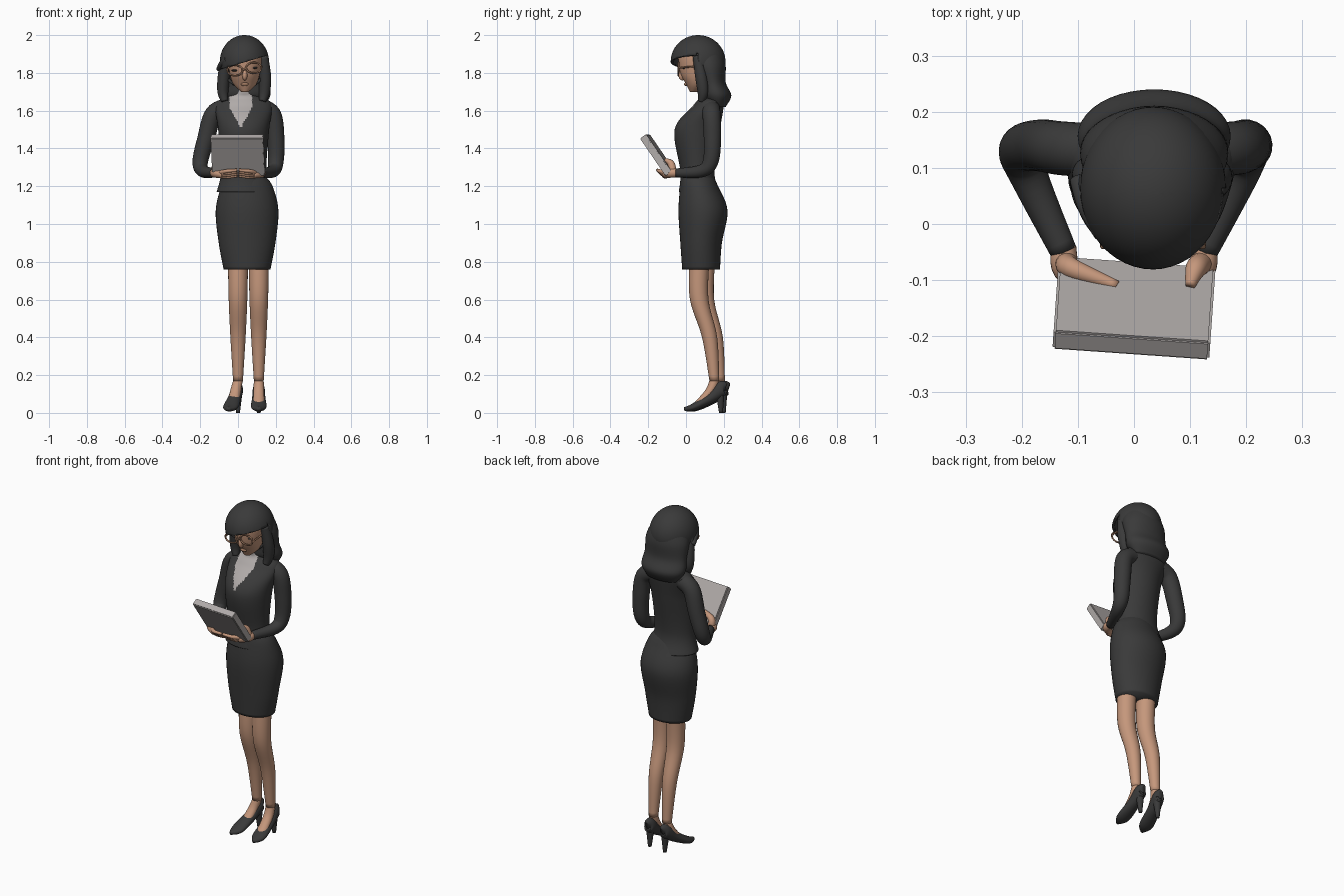
import bpy, bmesh, math
from mathutils import Vector, Quaternion, Matrix

cube = bpy.data.objects.get("Cube")
if cube:
    bpy.data.objects.remove(cube)


def material(name, *colour):
    m = bpy.data.materials.new(name)
    m.use_nodes = True
    m.diffuse_color = (*colour, 1)
    m.node_tree.nodes["Principled BSDF"].inputs["Base Color"].default_value = (*colour, 1)
    return m


CLOTH = material("charcoal", .042, .042, .042)
SKIN = material("skin", .56, .31, .2)
GREY = material("light_grey", .44, .41, .4)
FRAME = material("brown_frame", .33, .18, .11)


def finish(name, bm, mat, smooth=True):
    bmesh.ops.recalc_face_normals(bm, faces=bm.faces)
    mesh = bpy.data.meshes.new(name)
    bm.to_mesh(mesh)
    bm.free()
    mesh.materials.append(mat)
    for polygon in mesh.polygons:
        polygon.use_smooth = smooth
    obj = bpy.data.objects.new(name, mesh)
    bpy.context.collection.objects.link(obj)
    return obj


def spline(points, steps):
    # Smooth curve through every point, radii included
    points = [Vector(p) for p in points]
    padded = [points[0]] + points + [points[-1]]
    rows = []
    for before, start, end, after in zip(padded, padded[1:], padded[2:], padded[3:]):
        for step in range(steps):
            t = step / steps
            linear = (end - before) * t
            square = (2 * before - 5 * start + 4 * end - after) * t ** 2
            cubic = (3 * start - before - 3 * end + after) * t ** 3
            rows.append(start + (linear + square + cubic) / 2)
    return rows + [points[-1]]


def loft(name, points, mat, level=False, sides=24, steps=6):
    # Elliptical rings along a path, kept horizontal when level is set
    rows = spline(points, steps)
    centres = [Vector(row[:3]) for row in rows]
    bm = bmesh.new()
    rings, turn, last = [], Quaternion(), None
    for i, row in enumerate(rows):
        if not level:
            heading = centres[min(i + 1, len(rows) - 1)] - centres[max(i - 1, 0)]
            if last:
                turn = last.rotation_difference(heading) @ turn
            else:
                turn = heading.to_track_quat('Z', 'Y')
            last = heading
        ring = []
        for k in range(sides):
            angle = k * math.tau / sides
            offset = Vector((row[3] * math.cos(angle), row[4] * math.sin(angle), 0))
            ring.append(bm.verts.new(centres[i] + turn @ offset))
        rings.append(ring)
    for lower, upper in zip(rings, rings[1:]):
        for k in range(sides):
            bm.faces.new((lower[k - 1], lower[k], upper[k], upper[k - 1]))
    bm.faces.new(rings[0])
    bm.faces.new(rings[-1])
    return finish(name, bm, mat)


def limb(name, path, start, end, mat, bulge=0, level=False):
    # Round tube whose radius tapers evenly, swelling in the middle by bulge
    points = []
    for i, place in enumerate(path):
        t = i / (len(path) - 1)
        radius = start + (end - start) * t + bulge * math.sin(math.pi * t)
        points.append((*place, radius, radius))
    return loft(name, points, mat, level)


def profile(name, x, rows, mat, sides=40, steps=6):
    # Upright form from rows of depth, height, half width and half depth
    return loft(name, [(x, *row) for row in rows], mat, level=True, sides=sides, steps=steps)


def ellipsoid_mesh(centre, size):
    bm = bmesh.new()
    bmesh.ops.create_uvsphere(bm, u_segments=48, v_segments=28, radius=1,
                              matrix=Matrix.LocRotScale(Vector(centre), None, Vector(size)))
    return bm


# Skirt
profile("skirt", .048, [(.08, .76, .124, .1), (.08, .9, .15, .11), (.09, 1.07, .166, .13),
                        (.07, 1.2, .135, .1), (.06, 1.26, .09, .08)], CLOTH)

# Jacket, with the shirt showing in the neckline
jacket = profile("jacket", .03, [(.07, 1.17, .143, .108), (.06, 1.28, .12, .09), (.06, 1.5, .135, .12),
                                 (.12, 1.63, .15, .08), (.13, 1.67, .1, .06),
                                 (.12, 1.7, .05, .05), (.1, 1.77, .04, .04)],
                 CLOTH, sides=120, steps=14)
jacket.data.materials.append(GREY)
for polygon in jacket.data.polygons:
    c = polygon.center
    across = abs(c.x - .015)
    in_neckline = c.y < .1 and across < .06 and c.z - 1.51 > 1.8 * across
    polygon.material_index = int(in_neckline or c.z > 1.69)

# Legs, feet, shoes and heels
for side, x, back, toe in (("right", 0, .03, -.05), ("left", .11, 0, 0)):
    ankle = (x, .15 + back, .17)
    limb(side + "_leg", [(x, .07 + back, .8), (x, .07 + back, .6), (x, .125 + back, .4), ankle],
         .053, .026, SKIN, bulge=.006, level=True)
    limb(side + "_foot", [ankle, (x + toe / 4, .13 + back, .12), (x + toe / 2, .07 + back, .05)],
         .026, .03, SKIN, level=True)
    shoe = []
    for y, z, wide, high in ((-.01, .02, .01, .01), (.04, .03, .04, .02), (.13, .08, .035, .03),
                             (.19, .13, .03, .04), (.21, .13, .01, .02)):
        shoe.append((x + toe * (1 - y / .2), y + back / 2, z, wide, high))
    loft(side + "_shoe", shoe, CLOTH)
    limb(side + "_heel", [(x, .18 + back / 2, .12), (x, .185 + back / 2, 0)], .025, .01, CLOTH, level=True)

# Head and face
profile("head", .036, [(.04, 1.7, .02, .02), (.06, 1.74, .06, .06), (.06, 1.8, .08, .09),
                       (.06, 1.9, .09, .1), (.06, 1.96, .05, .06)], SKIN)
finish("nose", ellipsoid_mesh((.036, -.02, 1.79), (.014, .02, .03)), SKIN)
finish("lips", ellipsoid_mesh((.036, 0, 1.74), (.02, .01, .01)), FRAME)

# Hair: crown with a slanted fringe cut into its front
bm = ellipsoid_mesh((.034, .064, 1.86), (.13, .145, .14))
everything = bm.verts[:] + bm.edges[:] + bm.faces[:]
hairline = .055
bmesh.ops.bisect_plane(bm, geom=everything, plane_co=(0, hairline, 0), plane_no=(0, 1, 0))
front = [f for f in bm.faces if f.calc_center_median().y < hairline]
edges_and_verts = {e for f in front for e in f.edges} | {v for f in front for v in f.verts}
bmesh.ops.bisect_plane(bm, geom=front + list(edges_and_verts), plane_co=(.03, 0, 1.855),
                       plane_no=(-.3, 0, 1), clear_inner=True)
crown = finish("hair_crown", bm, CLOTH)
shell = crown.modifiers.new("thickness", 'SOLIDIFY')
shell.thickness = .014
profile("hair_back", .036, [(.1, 1.92, .1, .09), (.12, 1.84, .13, .09), (.14, 1.75, .13, .07),
                            (.16, 1.68, .135, .08), (.17, 1.62, .1, .04)], CLOTH)
limb("fringe_tip", [(-.05, -.01, 1.87), (-.08, .03, 1.85), (-.1, .08, 1.82)], .025, .015, CLOTH)

# Tablet
bm = bmesh.new()
pose = Matrix.Translation((0, -.15, 1.365)) @ Matrix.Rotation(-.07, 4, 'Z') @ Matrix.Rotation(.6, 4, 'X')
bmesh.ops.create_cube(bm, size=1, matrix=pose @ Matrix.Diagonal((.28, .04, .24, 1)))
bmesh.ops.bevel(bm, geom=bm.edges[:], offset=.004, segments=2, affect='EDGES')
finish("tablet", bm, GREY, smooth=False)

# Parts that come in mirrored pairs; the right thumb reaches further in
bridge = []
for side, s, thumb_reach in (("right", -1, .03), ("left", 1, .1)):
    limb(side + "_sleeve", [(.025 + s * .08, .13, 1.62), (.025 + s * .155, .135, 1.58),
                            (.015 + s * .185, .14, 1.45), (s * .2, .13, 1.33),
                            (s * .185, .08, 1.28), (s * .125, -.05, 1.27)],
         .048, .024, CLOTH, bulge=.008)

    # Hand, with fingers wrapped below the tablet and thumb above it
    limb(side + "_palm", [(s * .125, -.04, 1.27), (s * .12, -.08, 1.27), (s * .08, -.11, 1.26)],
         .022, .018, SKIN, bulge=.005)
    for k in range(4):
        gap = k / 100
        limb(side + "_finger", [(s * .1, -.1, 1.27 - gap / 2), (s * .06, -.14 + gap, 1.28 - gap),
                                (s * .005, -.15 + gap, 1.285 - gap)], .012, .008, SKIN)
    limb(side + "_thumb", [(s * .12, -.07, 1.28), (s * .11, -.08, 1.32),
                           (s * thumb_reach, -.11, 1.34)], .02, .009, SKIN, bulge=.004)

    # Lock of hair in front of the shoulder
    limb(side + "_hair_lock", [(.034 + s * .1, .06, 1.89), (.034 + s * .11, .08, 1.78),
                               (.03 + s * .11, .09, 1.7), (.03 + s * .1, .08, 1.65)],
         .025, .018, CLOTH, bulge=.01)

    # Eye and spectacle lens rim, temple and bridge end
    eye = Vector((.034 + s * .05, -.04, 1.82 + s * .007))
    across = Vector((s * .04, 0, 0))
    finish(side + "_eye", ellipsoid_mesh(eye + Vector((0, .03, 0)), (.018, .012, .006)), CLOTH)
    rim = []
    for k in range(13):
        angle = k * math.tau / 12
        rim.append(eye + across * math.cos(angle) + Vector((0, 0, .028 * math.sin(angle))))
    limb(side + "_rim", rim, .0045, .0045, FRAME)
    hinge = eye + across
    limb(side + "_temple", [hinge, hinge + Vector((0, .12, .01))], .0045, .0045, FRAME)
    bridge.append(eye - across)
limb("spectacle_bridge", bridge, .0045, .0045, FRAME)
